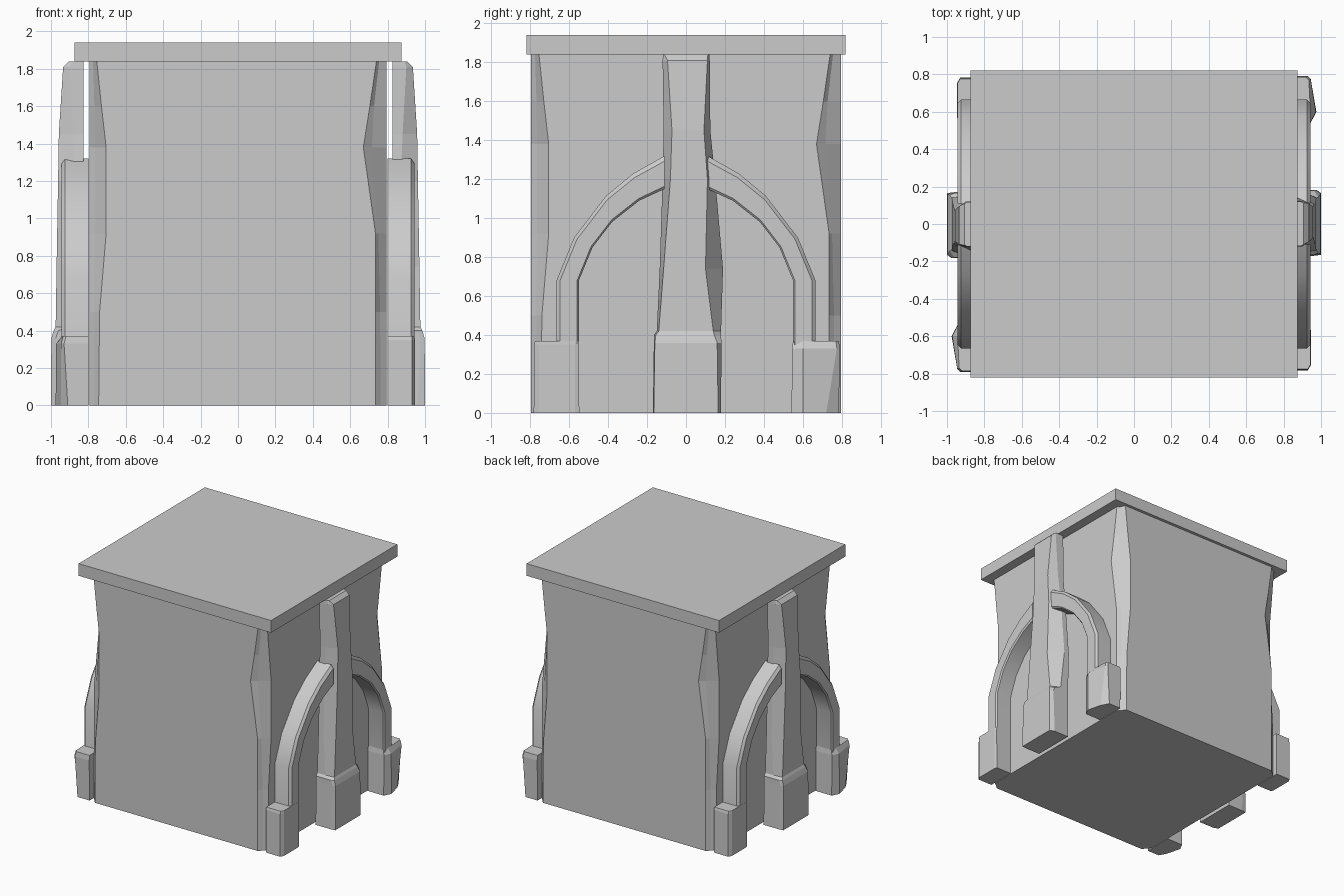
import bpy, bmesh, math
from mathutils import Matrix


def loft(name, sections, smooth=False):
    """Skin a list of equal-length point loops and cap both ends."""
    bm = bmesh.new()
    rings = [[bm.verts.new(p) for p in s] for s in sections]
    n = len(rings[0])
    for a, b in zip(rings, rings[1:]):
        for i in range(n):
            j = (i + 1) % n
            bm.faces.new((a[i], a[j], b[j], b[i]))
    bm.faces.new(rings[0][::-1])
    bm.faces.new(rings[-1])
    bmesh.ops.recalc_face_normals(bm, faces=bm.faces)
    mesh = bpy.data.meshes.new(name)
    bm.to_mesh(mesh)
    bm.free()
    obj = bpy.data.objects.new(name, mesh)
    bpy.context.collection.objects.link(obj)
    if smooth:
        bpy.ops.object.select_all(action='DESELECT')
        obj.select_set(True)
        bpy.context.view_layer.objects.active = obj
        bpy.ops.object.shade_smooth_by_angle(angle=math.radians(30))
    return obj


def opposite(obj):
    """Repeat a part on the other side, turned half way round."""
    twin = obj.copy()
    twin.name = obj.name + "_opposite"
    twin.matrix_world = Matrix.Rotation(math.pi, 4, 'Z')
    bpy.context.collection.objects.link(twin)


# Stone core with worn corners: z, front cut, chip point (x, y), side cut
H = 0.795
corner = [
    (0.00, 0.735, 0.762, 0.770, 0.745),
    (0.50, 0.735, 0.760, 0.768, 0.740),
    (0.92, 0.735, 0.750, 0.765, 0.705),
    (1.38, 0.670, 0.715, 0.765, 0.705),
    (1.60, 0.705, 0.727, 0.768, 0.730),
    (1.84, 0.740, 0.755, 0.775, 0.755),
]
sections = []
for z, front, cx, cy, side in corner:
    ring = []
    for k in range(4):
        turn = Matrix.Rotation(k * math.pi / 2, 3, 'Z')
        for x, y in ((front, -H), (cx, -cy), (H, -side)):
            v = turn @ Matrix.Translation((x, y, z)).translation
            ring.append(v)
    sections.append(ring)
loft("stone_core", sections)

# Flat top slab
loft("top_slab", [[(x * 0.875, y * 0.82, z) for x, y in
                   ((-1, -1), (1, -1), (1, 1), (-1, 1))] for z in (1.84, 1.94)])

# Centre pillar: z, left side y, left face y, right face y, right side y,
# side depth x, face depth x
pillar = [
    (0.00, -0.170, -0.165, 0.165, 0.180, 0.960, 1.000),
    (0.36, -0.165, -0.160, 0.160, 0.182, 0.975, 0.998),
    (0.40, -0.165, -0.155, 0.145, 0.180, 0.960, 0.985),
    (0.42, -0.150, -0.140, 0.140, 0.180, 0.900, 0.975),
    (0.74, -0.135, -0.115, 0.100, 0.190, 0.870, 0.970),
    (1.20, -0.120, -0.080, 0.110, 0.150, 0.870, 0.962),
    (1.45, -0.115, -0.072, 0.092, 0.125, 0.880, 0.958),
    (1.81, -0.120, -0.095, 0.110, 0.122, 0.900, 0.935),
    (1.84, -0.118, -0.110, 0.112, 0.120, 0.890, 0.905),
]
opposite(loft("pillar", [
    [(0.825, ls, z), (xs, ls, z), (xf, lf, z), (xf, rf, z), (xs, rs, z), (0.825, rs, z)]
    for z, ls, lf, rf, rs, xs, xf in pillar]))

# Half arches springing from the feet into the pillar
outer = [(0.665, 0.0), (0.665, 0.68), (0.575, 0.90), (0.41, 1.115), (0.27, 1.23), (0.11, 1.32)]
inner = [(0.55, 0.0), (0.55, 0.68), (0.48, 0.85), (0.38, 0.98), (0.24, 1.09), (0.11, 1.15)]


def between(a, b, t):
    return [p + (q - p) * t for p, q in zip(a, b)]


for s, label in ((1, "back"), (-1, "front")):
    rings = []
    for o, i in zip(outer, inner):
        ring = []
        for t, x in ((0, 0.80), (0, 0.925), (0.16, 0.943), (0.92, 0.943), (1, 0.932), (1, 0.80)):
            y, z = between(o, i, t)
            ring.append((x, s * y, z))
        rings.append(ring)
    opposite(loft(label + "_arch", rings, smooth=True))

# Arch feet: z, then four outline points (y, x) running from inside to outside
feet = {
    "back_foot": (1, [
        (0.00, [(0.542, 0.945), (0.60, 0.975), (0.72, 0.945), (0.785, 0.910)]),
        (0.33, [(0.545, 0.945), (0.60, 0.972), (0.775, 0.945), (0.790, 0.930)]),
        (0.37, [(0.550, 0.935), (0.60, 0.943), (0.770, 0.935), (0.785, 0.920)])]),
    "front_foot": (-1, [
        (0.00, [(0.548, 0.940), (0.57, 0.946), (0.755, 0.946), (0.782, 0.930)]),
        (0.35, [(0.550, 0.940), (0.57, 0.946), (0.755, 0.946), (0.780, 0.930)]),
        (0.37, [(0.550, 0.938), (0.57, 0.944), (0.750, 0.944), (0.775, 0.930)])]),
}
for name, (s, levels) in feet.items():
    opposite(loft(name, [
        [(0.80, s * pts[0][0], z)] + [(x, s * y, z) for y, x in pts] + [(0.80, s * pts[-1][0], z)]
        for z, pts in levels]))
